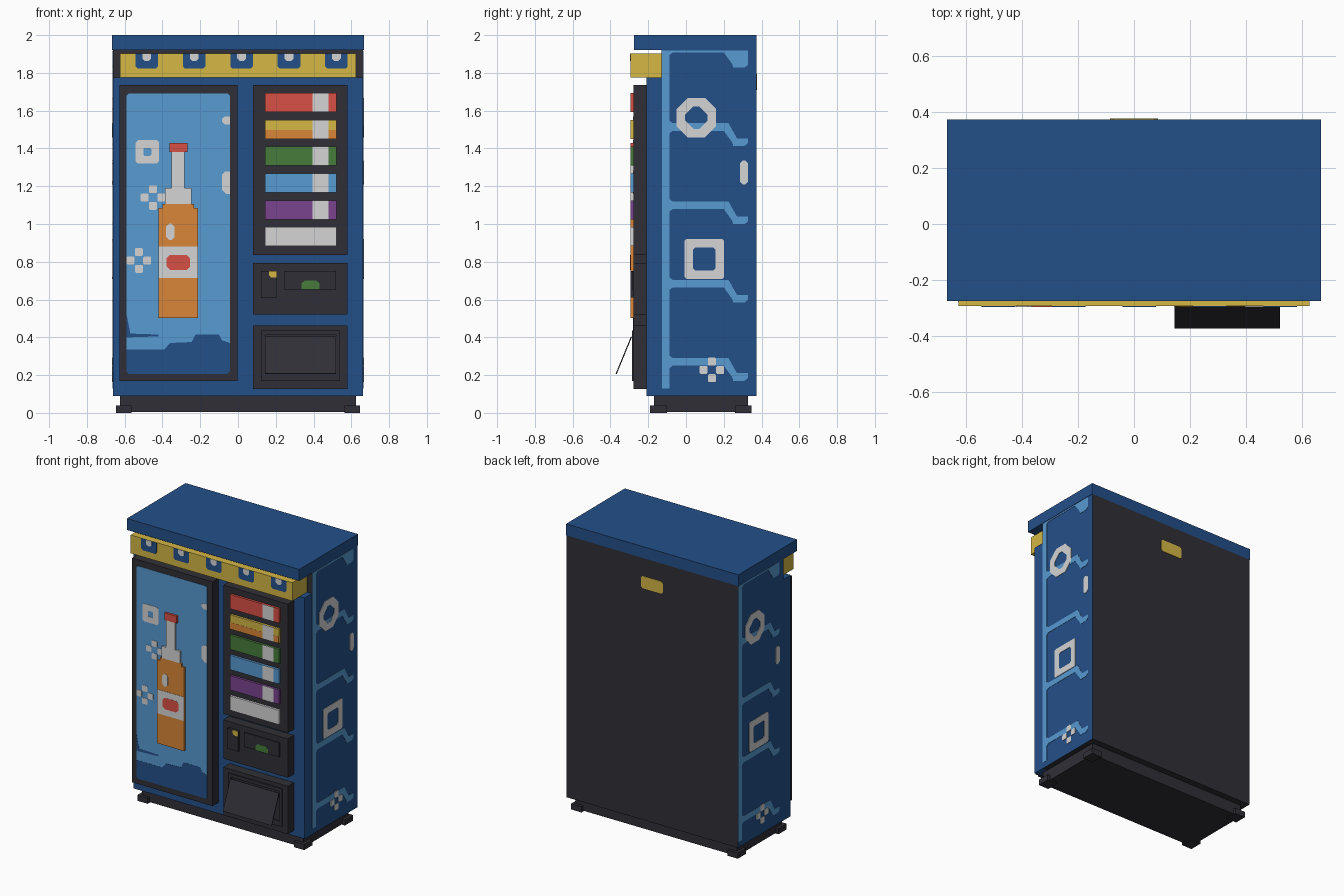
import bpy, bmesh
from mathutils import Matrix, Vector

if "Cube" in bpy.data.objects:
    bpy.data.objects.remove(bpy.data.objects["Cube"], do_unlink=True)


def material(name, r, g, b):
    m = bpy.data.materials.new(name)
    m.use_nodes = True
    m.diffuse_color = (r, g, b, 1)
    m.node_tree.nodes["Principled BSDF"].inputs["Base Color"].default_value = (r, g, b, 1)
    return m


BLUE = material("deep blue", .0175, .079, .248)
SKY = material("light blue", .097, .325, .64)
DARK = material("charcoal", .028, .028, .037)
WHITE = material("off white", .66, .66, .66)
YELLOW = material("yellow", .66, .475, .059)
ORANGE = material("orange", .69, .236, .038)
RED = material("red", .69, .081, .059)
GREEN = material("green", .063, .2, .043)
PURPLE = material("purple", .193, .057, .27)


def finish(name, bm, *mats):
    bmesh.ops.recalc_face_normals(bm, faces=bm.faces)
    mesh = bpy.data.meshes.new(name)
    bm.to_mesh(mesh)
    bm.free()
    for m in mats:
        mesh.materials.append(m)
    ob = bpy.data.objects.new(name, mesh)
    bpy.context.scene.collection.objects.link(ob)
    return ob


def box(name, mat, x, y, z):
    bm = bmesh.new()
    bmesh.ops.create_cube(bm, size=1)
    for v in bm.verts:
        v.co = Vector([(a + b) / 2 + c * (b - a) for c, (a, b) in zip(v.co, (x, y, z))])
    return finish(name, bm, mat)


def wall(u, w, origin):
    """Local frame of a wall: u across, z up, w outward."""
    m = Matrix((u, (0, 0, 1), w)).transposed().to_4x4()
    m.translation = origin
    return m


FRONT_Y = -.277
FRONT = wall((1, 0, 0), (0, -1, 0), (0, FRONT_Y, 0))
BUTTON = wall((1, 0, 0), (0, -1, 0), (0, -.293, 0))
BACK = wall((-1, 0, 0), (0, 1, 0), (0, .373, 0))
RIGHT = wall((0, 1, 0), (1, 0, 0), (.663, 0, 0))
LEFT = wall((0, -1, 0), (-1, 0, 0), (-.663, .243, 0))


def rect(u0, u1, v0, v1, c=0):
    """Rectangle outline, with cut corners when c is given."""
    if not c:
        return [(u0, v0), (u1, v0), (u1, v1), (u0, v1)]
    return [(u0 + c, v0), (u1 - c, v0), (u1, v0 + c), (u1, v1 - c),
            (u1 - c, v1), (u0 + c, v1), (u0, v1 - c), (u0, v0 + c)]


def square(u, v, half, c=0):
    return rect(u - half, u + half, v - half, v + half, c)


def plate(name, mat, frame, outlines, height=.003, hole=None):
    """Thin raised plate from outlines; a hole outline turns it into a ring."""
    bm = bmesh.new()
    for outline in outlines:
        low = [bm.verts.new((u, v, 0)) for u, v in outline]
        high = [bm.verts.new((u, v, height)) for u, v in outline]
        n = len(outline)
        loops = [(low, high)]
        if hole:
            loops.append(([bm.verts.new((u, v, 0)) for u, v in hole],
                          [bm.verts.new((u, v, height)) for u, v in hole]))
        else:
            bm.faces.new(low[::-1])
            bm.faces.new(high)
        for i in range(n):
            j = (i + 1) % n
            for lo, hi in loops:
                bm.faces.new((lo[i], lo[j], hi[j], hi[i]))
            if hole:
                for k in (0, 1):
                    a, b = loops[0][k], loops[1][k]
                    bm.faces.new((a[i], a[j], b[j], b[i]))
    bm.transform(frame)
    return finish(name, bm, mat)


def flower(name, frame, u, v, r):
    petals = [square(u + a * r * 1.05, v + b * r * 1.05, r / 2, r * .12)
              for a, b in ((1, 0), (-1, 0), (0, 1), (0, -1))]
    plate(name, WHITE, frame, petals, .004)


# Cabinet: blue sides, dark front recess, back and underside
cabinet = box("cabinet", BLUE, (-.663, .663), (-.13, .373), (.09, 1.92))
cabinet.data.materials.append(DARK)
for f in cabinet.data.polygons:
    f.material_index = int(abs(f.normal.y) > .5 or f.normal.z < -.5)
box("cabinet_front", BLUE, (-.663, .663), (-.21, -.13), (.09, 1.775))
box("roof", BLUE, (-.666, .666), (-.275, .373), (1.92, 2))
plate("back_tag", YELLOW, BACK, [rect(-.085, .085, 1.71, 1.795, .012)])

# Plinth and feet
box("plinth", DARK, (-.625, .625), (-.17, .328), (.005, .09))
for sx in (-1, 1):
    for y in ((-.19, -.1), (.26, .348)):
        box("foot", DARK, sorted((sx * .565, sx * .645)), y, (0, .04))

# Awning strip with hanging pockets
box("awning", YELLOW, (-.625, .625), (-.293, -.13), (1.775, 1.903))
for i in range(5):
    u = -.483 + i * .251
    plate("awning_pocket", BLUE, BUTTON,
          [[(u - .06, 1.902), (u - .06, 1.835), (u - .048, 1.822),
            (u + .048, 1.822), (u + .06, 1.835), (u + .06, 1.902)]], .002)
    plate("awning_dot", WHITE, BUTTON,
          [[(u - .023, 1.902), (u - .023, 1.875), (u - .01, 1.862),
            (u + .01, 1.862), (u + .023, 1.875), (u + .023, 1.902)]], .003)

# Display door
box("display_door", DARK, (-.627, -.002), (FRONT_Y, -.21), (.168, 1.735))
plate("display_glass", SKY, FRONT, [rect(-.59, -.043, .207, 1.692, .012)], .002)
plate("display_wave", BLUE, FRONT,
      [[(-.58, .207), (-.055, .207), (-.043, .22), (-.043, .37), (-.085, .385), (-.1, .415),
        (-.225, .415), (-.245, .375), (-.36, .37), (-.39, .335), (-.59, .335), (-.59, .22)],
       [(-.59, .52), (-.59, .4), (-.57, .4), (-.42, .405), (-.42, .415), (-.57, .42)]], .003)
plate("display_ring", WHITE, FRONT, [square(-.48, 1.382, .062, .012)], .004,
      square(-.48, 1.382, .021, .006))
flower("display_flower", FRONT, -.45, 1.14, .042)
flower("display_flower", FRONT, -.525, .807, .042)
plate("display_flecks", WHITE, FRONT,
      [[(-.085, 1.54), (-.07, 1.528), (-.043, 1.528), (-.043, 1.568), (-.07, 1.568), (-.085, 1.558)],
       [(-.085, 1.18), (-.06, 1.158), (-.043, 1.158), (-.043, 1.277), (-.07, 1.277), (-.085, 1.26)]], .004)

# Bottle in relief
RELIEF = (-.293, -.27)
box("bottle_body", ORANGE, (-.42, -.212), RELIEF, (.502, 1.085))
box("bottle_shoulder", ORANGE, (-.4, -.232), RELIEF, (1.085, 1.107))
box("bottle_collar", WHITE, (-.387, -.245), RELIEF, (1.107, 1.19))
box("bottle_neck", WHITE, (-.352, -.283), RELIEF, (1.19, 1.38))
box("bottle_cap", RED, (-.362, -.268), (-.295, -.27), (1.38, 1.43))
plate("bottle_label", WHITE, BUTTON, [rect(-.42, -.212, .713, .88)], .002)
plate("bottle_emblem", RED, BUTTON, [rect(-.378, -.253, .757, .836, .018)], .003)
plate("bottle_shine", WHITE, BUTTON, [rect(-.38, -.337, .915, 1.002, .015)], .002)

# Selection panel with drink buttons
box("button_panel", DARK, (.08, .58), (FRONT_Y, -.21), (.835, 1.735))
for i, mat in enumerate((RED, YELLOW, GREEN, SKY, PURPLE, WHITE)):
    z = 1.643 - i * .142
    box("drink_button", mat, (.142, .521), (-.293, -.255), (z - .05, z + .05))
    if mat is YELLOW:
        plate("button_stripe", ORANGE, BUTTON, [rect(.142, .521, z - .05, z - .003)], .001)
    if mat is not WHITE:
        plate("button_label", WHITE, BUTTON, [rect(.395, .48, z - .05, z + .05)], .002)

# Payment panel
box("payment_panel", DARK, (.08, .58), (FRONT_Y, -.21), (.522, .793))
box("coin_box", DARK, (.122, .206), (-.293, -.26), (.61, .752))
plate("coin", YELLOW, BUTTON, [[(.163, .73), (.175, .716), (.206, .716), (.206, .752), (.163, .752)]], .002)
plate("note_slot", DARK, FRONT, [rect(.247, .518, .652, .752)], .008)
plate("note", GREEN, FRONT,
      [[(.335, .652), (.432, .652), (.432, .685), (.415, .7), (.352, .7), (.335, .685)]], .0095)

# Collection tray with tilted flap
box("tray_panel", DARK, (.08, .58), (FRONT_Y, -.21), (.127, .462))
plate("tray_rim", DARK, FRONT, [rect(.122, .54, .17, .435)], .009, rect(.142, .52, .205, .412))
flap = box("tray_flap", DARK, (.144, .52), (-.006, 0), (-.213, 0))
flap.data.transform(Matrix.Translation((0, -.286, .402)) @ Matrix.Rotation(-.39, 4, "X"))

# Painted vines and shapes, same on both sides
for side, frame in (("right", RIGHT), ("left", LEFT)):
    vines = [rect(-.128, -.088, .13, 1.918)]
    for k in range(5):
        v = .27 + k * .4145
        top = min(v + .02, 1.918)
        vines.append([(-.09, v - .035), (-.07, v - .02), (.2, v - .02), (.245, v - .082),
                      (.25, v - .1), (.31, v - .1), (.328, v - .085),
                      (.328, v - .06 if k < 4 else top), (.27, v - .06 if k < 4 else top),
                      (.225, top), (-.07, top), (-.09, min(v + .035, 1.918))])
    plate(side + "_vines", SKY, frame, vines, .002)
    plate(side + "_round_ring", WHITE, frame, [square(.055, 1.563, .105, .06)], .003,
          square(.055, 1.563, .06, .045))
    plate(side + "_square_ring", WHITE, frame, [square(.097, .815, .105, .01)], .003,
          square(.097, .815, .06, .012))
    plate(side + "_pill", WHITE, frame, [rect(.285, .328, 1.21, 1.335, .014)])
    flower(side + "_flower", frame, .137, .228, .042)
